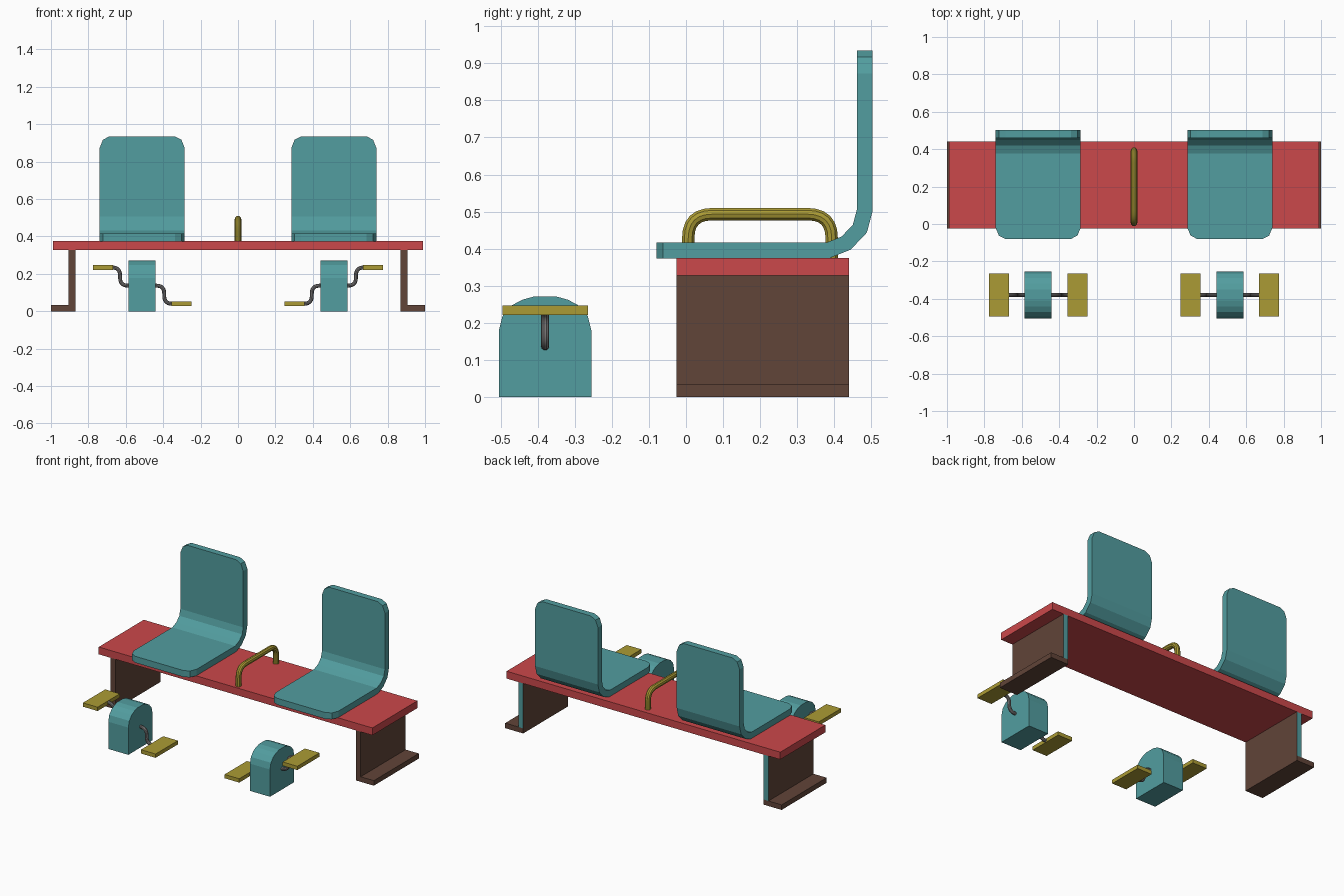
import bpy, bmesh
from mathutils import Vector

if "Cube" in bpy.data.objects:
    bpy.data.objects.remove(bpy.data.objects["Cube"])


def material(name, rgb):
    m = bpy.data.materials.new(name)
    m.diffuse_color = (*rgb, 1)
    m.use_nodes = True
    m.node_tree.nodes["Principled BSDF"].inputs["Base Color"].default_value = m.diffuse_color
    return m


TEAL = material("teal", (0.085, 0.34, 0.35))
RED = material("red", (0.60, 0.065, 0.07))
GOLD = material("gold", (0.41, 0.33, 0.035))
BROWN = material("brown", (0.12, 0.058, 0.04))
STEEL = material("steel", (0.22, 0.21, 0.21))


def add_mesh(name, verts, faces, mat, mirror=False, thickness=0):
    me = bpy.data.meshes.new(name)
    me.from_pydata(verts, [], faces)
    bm = bmesh.new()
    bm.from_mesh(me)
    bmesh.ops.recalc_face_normals(bm, faces=bm.faces)
    bm.to_mesh(me)
    bm.free()
    me.materials.append(mat)
    ob = bpy.data.objects.new(name, me)
    bpy.context.collection.objects.link(ob)
    if thickness:
        sol = ob.modifiers.new("thickness", 'SOLIDIFY')
        sol.thickness, sol.offset, sol.use_even_offset = thickness, 0, True
    if mirror:
        add_mirror(ob)
    return ob


def add_mirror(ob):
    mod = ob.modifiers.new("mirror", 'MIRROR')
    mod.use_mirror_merge = False


def prism(name, profile, x0, x1, mat, mirror=False):
    """Extrude a closed (y, z) profile along x."""
    n = len(profile)
    verts = [(x, y, z) for x in (x0, x1) for y, z in profile]
    faces = [tuple(range(n)), tuple(range(n, 2 * n))]
    faces += [(i, (i + 1) % n, (i + 1) % n + n, i + n) for i in range(n)]
    return add_mesh(name, verts, faces, mat, mirror)


def box(name, x, y, z, mat, mirror=False):
    rect = [(y[0], z[0]), (y[1], z[0]), (y[1], z[1]), (y[0], z[1])]
    return prism(name, rect, x[0], x[1], mat, mirror)


def tube(name, corners, bend, radius, mat, mirror=False):
    """Round tube along a path whose inner corners are rounded off."""
    pts = [Vector(c) for c in corners]
    path = [pts[0]]
    for a, b, c in zip(pts, pts[1:], pts[2:]):
        p = b + (a - b).normalized() * bend
        q = b + (c - b).normalized() * bend
        for i in range(7):
            t = i / 6
            path.append(p * (1 - t) ** 2 + b * 2 * t * (1 - t) + q * t * t)
    path.append(pts[-1])
    cu = bpy.data.curves.new(name, 'CURVE')
    cu.dimensions = '3D'
    cu.bevel_depth, cu.bevel_resolution, cu.use_fill_caps = radius, 3, True
    sp = cu.splines.new('POLY')
    sp.points.add(len(path) - 1)
    for point, co in zip(sp.points, path):
        point.co = (*co, 1)
    cu.materials.append(mat)
    ob = bpy.data.objects.new(name, cu)
    bpy.context.collection.objects.link(ob)
    bpy.ops.object.select_all(action='DESELECT')
    ob.select_set(True)
    bpy.context.view_layer.objects.active = ob
    bpy.ops.object.convert(target='MESH')
    ob = bpy.context.object
    bpy.ops.object.shade_smooth_by_angle()
    if mirror:
        add_mirror(ob)
    return ob


# Bench plank and its two end supports
DEPTH = (-0.025, 0.44)
box("bench_plank", (-0.99, 0.99), DEPTH, (0.327, 0.375), RED)
box("support_feet", (0.87, 1.0), DEPTH, (0, 0.033), BROWN, True)
legs = box("support_legs", (0.87, 0.905), DEPTH, (0.033, 0.327), BROWN, True)
legs.data.materials.append(TEAL)
for f in legs.data.polygons:  # rear edge is teal
    if f.normal.y > 0.9:
        f.material_index = 1

# Moulded seats: bent ribbon of (y, z, half width), rounded at both ends
SX = 0.5125
ribbon = [(-0.08, 0.395, 0.175), (-0.062, 0.395, 0.21), (-0.02, 0.395, 0.2275),
          (0.382, 0.395, 0.2275), (0.432, 0.415, 0.2275), (0.469, 0.454, 0.2275),
          (0.482, 0.503, 0.2275), (0.482, 0.873, 0.2275), (0.482, 0.917, 0.21),
          (0.482, 0.935, 0.175)]
verts = [(SX + s * w, y, z) for y, z, w in ribbon for s in (-1, 1)]
faces = [(i, i + 1, i + 3, i + 2) for i in range(0, len(verts) - 2, 2)]
add_mesh("seats", verts, faces, TEAL, mirror=True, thickness=0.042)

# Centre grab handle
tube("grab_handle", [(0, 0.006, 0.36), (0, 0.006, 0.493), (0, 0.393, 0.493), (0, 0.393, 0.36)],
     0.065, 0.0175, GOLD)

# Pedal housings with arched tops
PY, AXLE = -0.38, 0.137
arch = [(0.125, 0), (0.125, 0.178), (0.115, 0.218), (0.09, 0.247), (0.062, 0.262), (0.03, 0.271)]
profile = [(PY + y, z) for y, z in arch] + [(PY - y, z) for y, z in reversed(arch)]
prism("pedal_housings", profile, SX - 0.0725, SX + 0.0725, TEAL, True)

# Cranks and pedals: outer one up, inner one down
for label, s in (("outer", 1), ("inner", -1)):
    z = AXLE + s * 0.097
    tube(label + "_cranks", [(SX + s * 0.06, PY, AXLE), (SX + s * 0.118, PY, AXLE),
                             (SX + s * 0.118, PY, z), (SX + s * 0.185, PY, z)],
         0.042, 0.011, STEEL, True)
    box(label + "_pedals", sorted((SX + s * 0.157, SX + s * 0.263)),
        (PY - 0.115, PY + 0.115), (z - 0.0125, z + 0.0125), GOLD, True)
